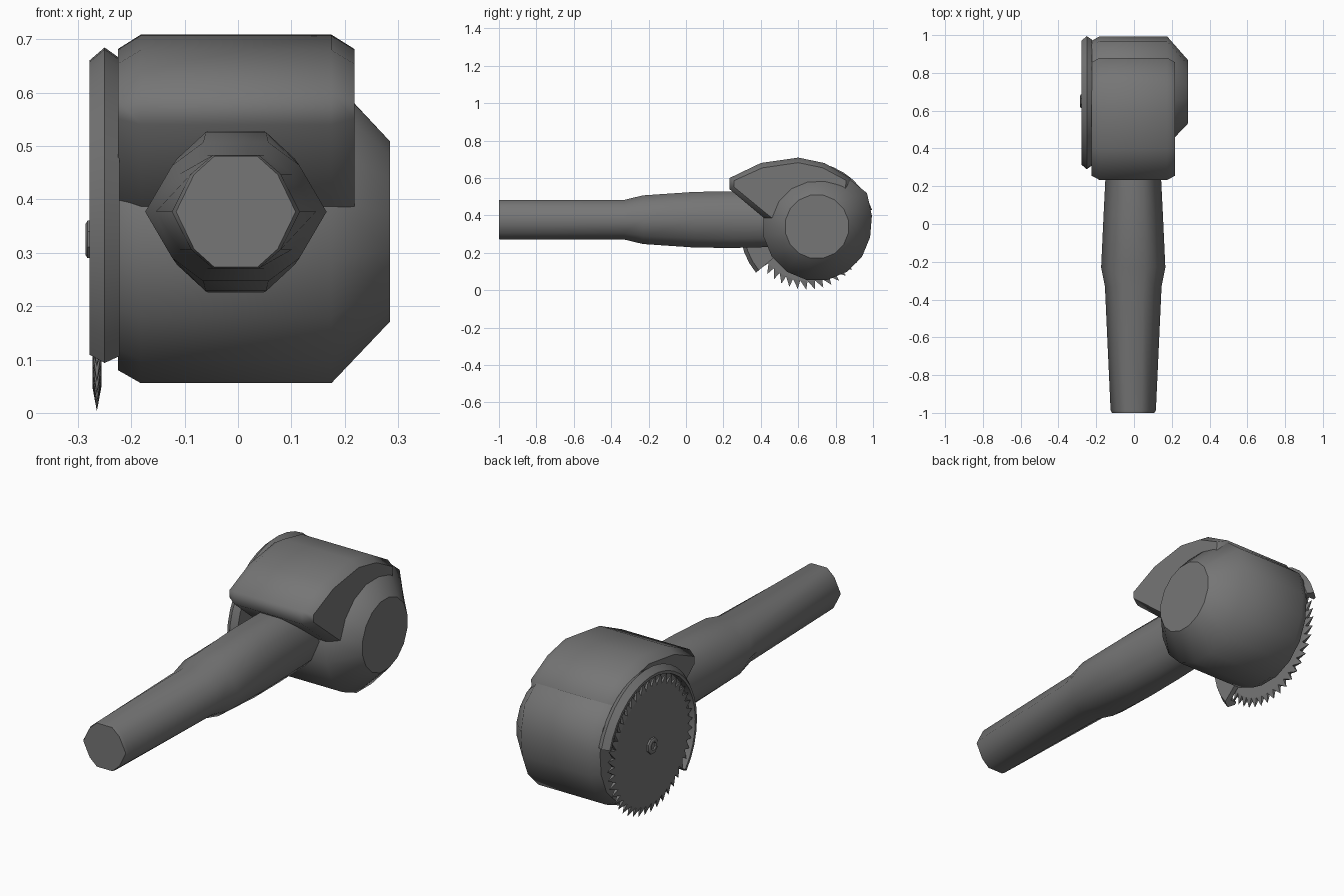
import bpy, bmesh
from math import sin, cos, pi, radians, exp

if "Cube" in bpy.data.objects:
    bpy.data.objects.remove(bpy.data.objects["Cube"])

dark = bpy.data.materials.new("dark_grey")
dark.diffuse_color = (.18, .18, .18, 1)
dark.use_nodes = True
dark.node_tree.nodes["Principled BSDF"].inputs["Base Color"].default_value = dark.diffuse_color


def finish(bm, name, angle=70):
    """Make the object; large end caps stay flat, the rest is smooth."""
    bmesh.ops.remove_doubles(bm, verts=bm.verts, dist=1e-5)
    bmesh.ops.recalc_face_normals(bm, faces=bm.faces)
    mesh = bpy.data.meshes.new(name)
    bm.to_mesh(mesh)
    bm.free()
    mesh.materials.append(dark)
    ob = bpy.data.objects.new(name, mesh)
    bpy.context.collection.objects.link(ob)
    bpy.ops.object.select_all(action='DESELECT')
    ob.select_set(True)
    bpy.context.view_layer.objects.active = ob
    bpy.ops.object.shade_smooth_by_angle(angle=radians(angle))
    for p in mesh.polygons:
        if len(p.vertices) > 6:
            p.use_smooth = False
    return ob


def bridge(bm, a, b):
    n = len(a)
    for i in range(n):
        bm.faces.new((a[i], a[(i + 1) % n], b[(i + 1) % n], b[i]))


def loft(bm, rings):
    """Skin closed rings of points and cap both ends."""
    rs = [[bm.verts.new(p) for p in r] for r in rings]
    for a, b in zip(rs, rs[1:]):
        bridge(bm, a, b)
    bm.faces.new(rs[0])
    bm.faces.new(rs[-1])


def turned(name, cy, cz, section, n, angle=70):
    """Solid around an axis along x; section is (x, radius, bulge to the upper back)."""
    bm = bmesh.new()
    rings = []
    for x, r, bulge in section:
        ring = []
        for i in range(n):
            a = 2 * pi * (i + .5) / n
            q = r + bulge * exp(-((a - radians(38)) / .42) ** 2)
            ring.append((x, cy + q * cos(a), cz + q * sin(a)))
        rings.append(ring)
    loft(bm, rings)
    return finish(bm, name, angle)


# motor body: drum with a wide chamfer on the right, bulging into the housing
turned("motor_body", .70, .34,
       [(-.225, .265, .033), (-.182, .29, .033), (.175, .29, .033), (.285, .172, 0)], 16)

# upper housing: side profile extruded along x, chamfered at both ends
profile = [(.233, .54), (.233, .60), (.40, .68), (.60, .709), (.74, .68), (.88, .60),
           (.87, .46), (.70, .20), (.43, .375)]
bm = bmesh.new()
loft(bm, [[(x, y, z) for y, z in profile] for x in (-.182, .175)])
bmesh.ops.recalc_face_normals(bm, faces=bm.faces)
ends = [f for f in bm.faces if len(f.verts) == len(profile)]
bmesh.ops.inset_individual(bm, faces=ends, thickness=.027, depth=.043)
finish(bm, "upper_housing")

# handle: ten-sided sections (y, half width, half height)
unit = [(1, 0), (.7, .67), (.36, 1), (-.36, 1), (-.7, .67)]
unit += [(-a, -b) for a, b in unit]
bm = bmesh.new()
loft(bm, [[(-.004 + w * a, y, .377 + h * b) for a, b in unit] for y, w, h in
          [(-1, .112, .104), (-.985, .12, .106), (-.33, .15, .106), (-.23, .17, .13),
           (.05, .157, .149), (.25, .147, .151), (.5, .14, .145)]])
finish(bm, "handle", 80)

# blade guard: channel section (x, radius) swept round the blade
BY, BZ = .65, .325
channel = [(-.222, .2), (-.222, .34), (-.25, .36), (-.278, .336),
           (-.278, .323), (-.245, .323), (-.245, .2)]
bm = bmesh.new()
steps = 20
angles = [radians(17 + (220 - 17) * i / steps) for i in range(steps + 1)]
loft(bm, [[(x, BY + r * cos(a), BZ + r * sin(a)) for x, r in channel] for a in angles])
finish(bm, "blade_guard", 30)

# saw blade: flat disc with pointed hooked teeth
N = 44
bm = bmesh.new()


def ring(x, r, shift):
    return [bm.verts.new((x, BY + r * cos(2 * pi * (i + shift) / N),
                          BZ + r * sin(2 * pi * (i + shift) / N))) for i in range(N)]


left, right, tips = ring(-.273, .276, 0), ring(-.256, .276, 0), ring(-.2645, .322, .85)
bm.faces.new(left)
bm.faces.new(right)
for i in range(N):
    j = (i + 1) % N
    for tri in ((left[i], left[j], tips[i]), (right[i], right[j], tips[i]),
                (left[i], right[i], tips[i]), (left[j], right[j], tips[i])):
        bm.faces.new(tri)
finish(bm, "saw_blade", 20)

# arbor shaft behind the blade and the bolt with its recess
turned("arbor_shaft", BY, BZ, [(-.26, .06, 0), (-.2, .06, 0)], 12)
turned("blade_bolt", BY, BZ, [(-.27, .038, 0), (-.282, .038, 0), (-.286, .031, 0),
                              (-.286, .02, 0), (-.279, .018, 0)], 8, 30)
